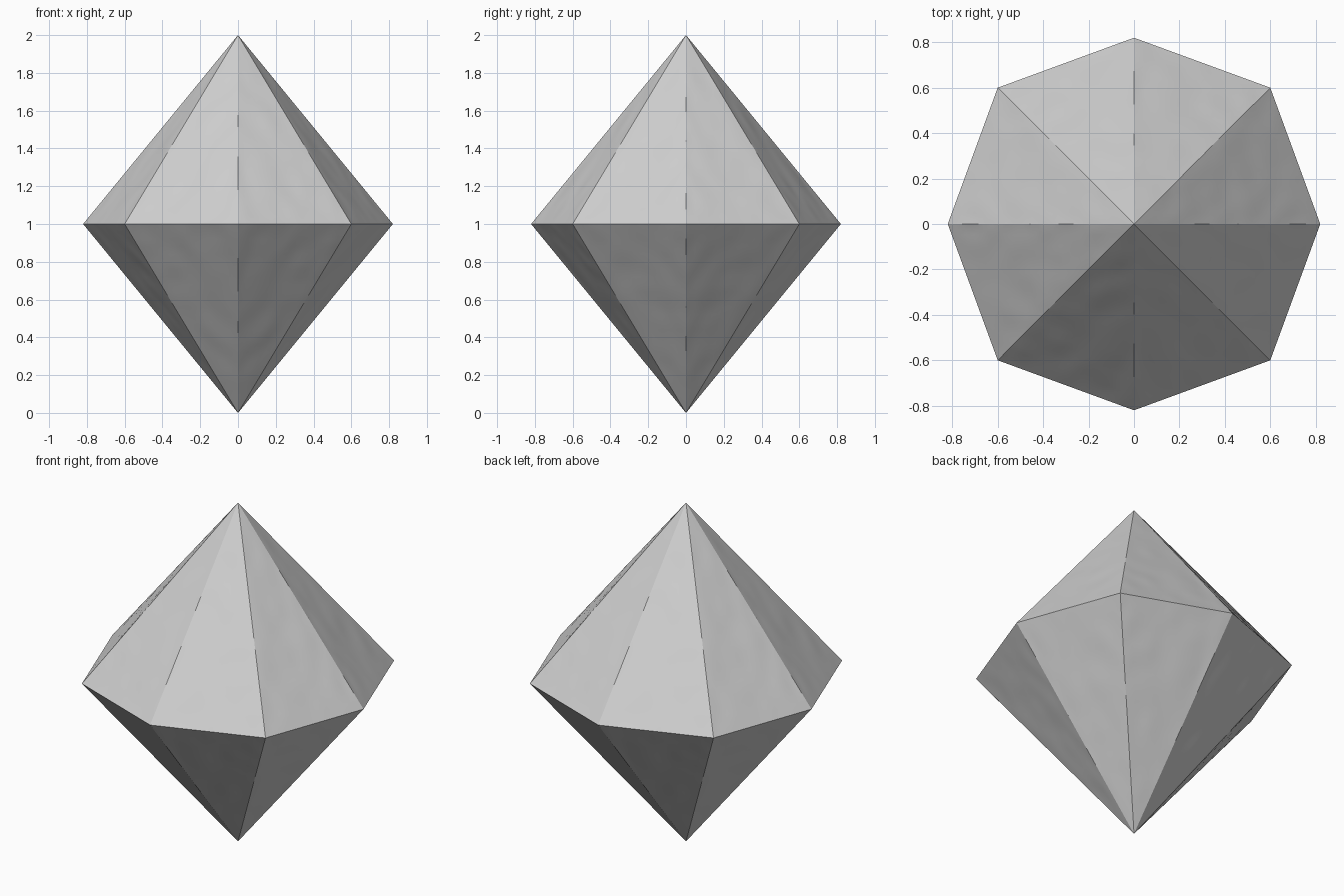
import bpy
import bmesh
import math
from mathutils import Vector, noise

cube = bpy.data.objects.get("Cube")
if cube:
    bpy.data.objects.remove(cube, do_unlink=True)

# Stone colour
grey = bpy.data.materials.new("light grey stone")
grey.use_nodes = True
colour = (0.62, 0.62, 0.62, 1)
grey.diffuse_color = colour
shader = grey.node_tree.nodes["Principled BSDF"]
shader.inputs["Base Color"].default_value = colour
shader.inputs["Roughness"].default_value = 0.8

# Eight-sided double pyramid, diagonal corners slightly further out
bm = bmesh.new()
ring = []
for i in range(8):
    radius = 0.6 * math.sqrt(2) if i % 2 else 0.82
    angle = i * math.pi / 4
    ring.append(bm.verts.new((radius * math.cos(angle), radius * math.sin(angle), 1)))
tip = bm.verts.new((0, 0, 2))
foot = bm.verts.new((0, 0, 0))
for a, b in zip(ring, ring[1:] + ring[:1]):
    bm.faces.new((a, b, tip))
    bm.faces.new((b, a, foot))

# Gentle hand-cut ripples inside the facets; the creases stay straight
bmesh.ops.subdivide_edges(bm, edges=bm.edges[:], cuts=24, use_grid_fill=True)
bm.normal_update()
creased = {v for e in bm.edges if e.calc_face_angle(0) > 0.2 for v in e.verts}
for v in bm.verts:
    if v not in creased:
        spot = Vector((abs(v.co.x), abs(v.co.y), abs(v.co.z - 1) * 0.6))
        v.co += v.normal * 0.003 * noise.noise(spot * 9)

mesh = bpy.data.meshes.new("crystal")
bm.to_mesh(mesh)
bm.free()
mesh.materials.append(grey)
crystal = bpy.data.objects.new("crystal", mesh)
bpy.context.collection.objects.link(crystal)

# Smooth ripples, sharp creases
bpy.ops.object.select_all(action="DESELECT")
crystal.select_set(True)
bpy.context.view_layer.objects.active = crystal
bpy.ops.object.shade_smooth_by_angle(angle=math.radians(20))
